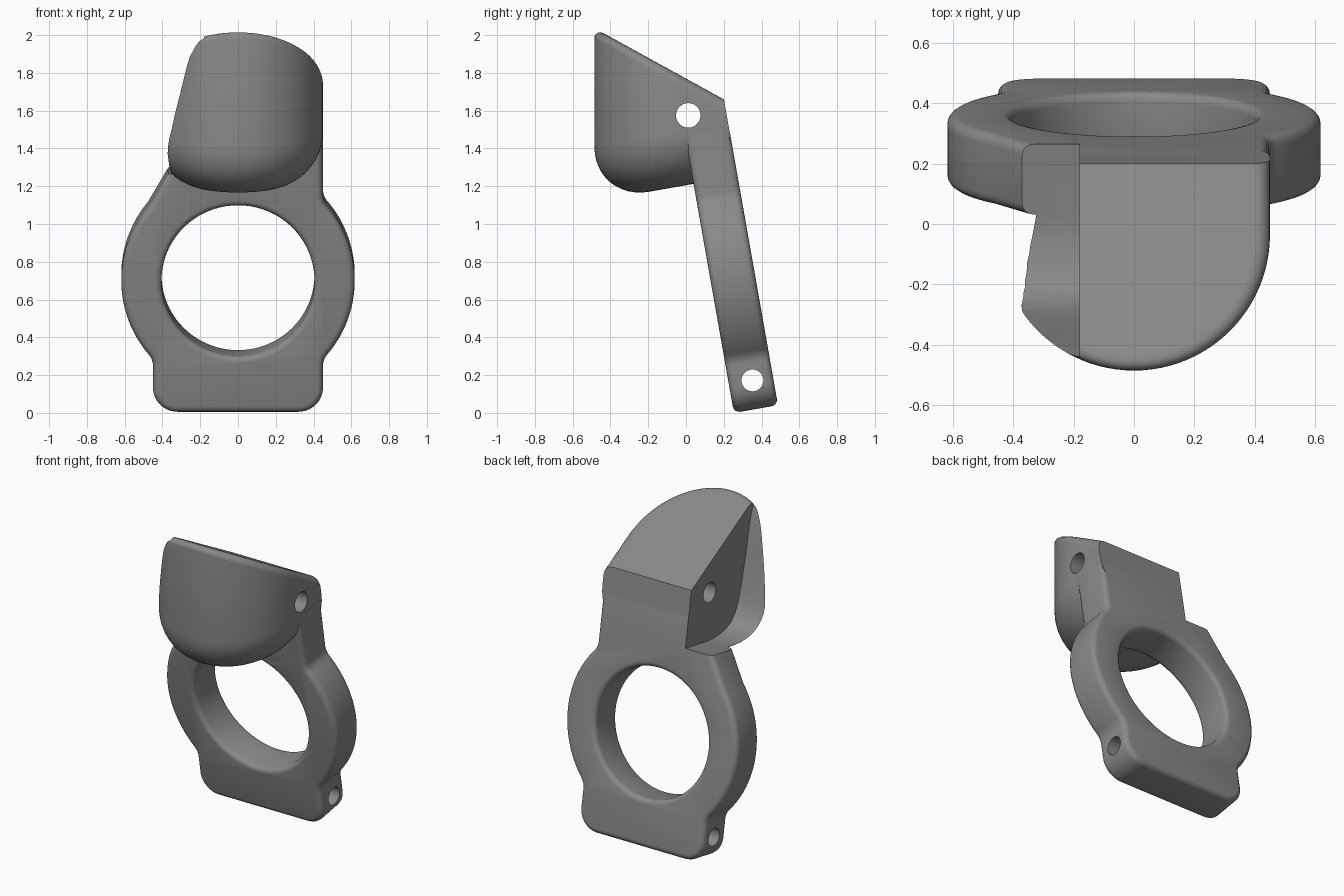
import bpy, bmesh, math
from mathutils import Vector, Matrix

if "Cube" in bpy.data.objects:
    bpy.data.objects.remove(bpy.data.objects["Cube"])

TILT = math.radians(10)
SIN, COS, TAN = math.sin(TILT), math.cos(TILT), math.tan(TILT)
BACK_Y, BACK_Z = 0.487, 0.041          # lower back corner of the plate
THICK = 0.237
RING_S, RING_R, HALF = 0.706, 0.618, 0.45

grey = bpy.data.materials.new("grey")
grey.diffuse_color = (0.25, 0.25, 0.25, 1)
grey.use_nodes = True
grey.node_tree.nodes["Principled BSDF"].inputs["Base Color"].default_value = grey.diffuse_color


def make(name, bm):
    bmesh.ops.recalc_face_normals(bm, faces=bm.faces)
    me = bpy.data.meshes.new(name)
    bm.to_mesh(me)
    bm.free()
    me.materials.append(grey)
    ob = bpy.data.objects.new(name, me)
    bpy.context.collection.objects.link(ob)
    return ob


def arc(cx, cy, r, a0, a1, n):
    return [(cx + r * math.cos(a0 + (a1 - a0) * i / n),
             cy + r * math.sin(a0 + (a1 - a0) * i / n)) for i in range(n + 1)]


def loft(name, rings):
    """Closed solid through a list of equal-length point rings."""
    bm = bmesh.new()
    vs = [[bm.verts.new(p) for p in ring] for ring in rings]
    n = len(vs[0])
    for a, b in zip(vs, vs[1:]):
        for i in range(n):
            bm.faces.new((a[i], a[(i + 1) % n], b[(i + 1) % n], b[i]))
    bm.faces.new(vs[0])
    bm.faces.new(vs[-1])
    return make(name, bm)


def plate_point(x, s, d):
    """x across, s up along the plate, d forward from its back face."""
    return Vector((x, BACK_Y - s * SIN - d * COS, BACK_Z + s * COS - d * SIN))


def boolean(target, tool, op):
    m = target.modifiers.new(op.title(), 'BOOLEAN')
    m.operation, m.object, m.solver = op, tool, 'EXACT'
    bpy.context.view_layer.objects.active = target
    bpy.ops.object.modifier_apply(modifier=m.name)
    bpy.data.objects.remove(tool)


# Plate outline: rounded foot, ring bulge, neck
F, C = 0.09, 0.13
dy = math.sqrt((RING_R + F) ** 2 - (HALF + F) ** 2)
a = math.atan2(dy, HALF + F)
foot = arc(HALF - C, C, C, -math.pi / 2, 0, 10)
foot += arc(HALF + F, RING_S - dy, F, math.pi, a + 0.0 + math.pi - 2 * a + a, 1)[:1]
foot += arc(HALF + F, RING_S - dy, F, math.pi, math.pi - a, 8)[1:]
right = foot + arc(0, RING_S, RING_R, -a, a, 40)[1:]
right += arc(HALF + F, RING_S + dy, F, math.pi + a, math.pi, 8)[1:] + [(HALF, 1.5)]
left = foot + arc(0, RING_S, RING_R, -a, 0.69, 40)[1:] + [(0.36, 1.3), (0.36, 1.5)]
outline = right + [(-x, s) for x, s in reversed(left)]

bm = bmesh.new()
back = bm.faces.new([bm.verts.new((x, s, 0)) for x, s in outline])
ext = bmesh.ops.extrude_face_region(bm, geom=[back], use_keep_orig=True)
bmesh.ops.translate(bm, vec=(0, 0, THICK),
                    verts=[g for g in ext['geom'] if isinstance(g, bmesh.types.BMVert)])
bmesh.ops.recalc_face_normals(bm, faces=bm.faces)
rim = [e for e in bm.edges if abs(e.verts[0].co.z - e.verts[1].co.z) < 1e-5]
bmesh.ops.bevel(bm, geom=rim, offset=0.035, segments=4, profile=0.5, affect='EDGES')
for v in bm.verts:
    v.co = plate_point(*v.co)
body = make("ring_bracket", bm)

# Hooded block: U-shaped plan, big lower fillet, small upper fillet, sloped top
def block_ring(inset, z_of_y):
    r = HALF - inset
    pts = arc(0, -0.035, r, math.pi, 2 * math.pi, 48)
    ring = [Vector((x, y, z_of_y(y))) for x, y in pts]
    for sx in (1, -1):                 # back corners lie on the plate's back face
        y = 0.2
        for _ in range(20):
            y = BACK_Y - 0.0008 - (z_of_y(y) - BACK_Z) * TAN
        ring.append(Vector((sx * r, y, z_of_y(y))))
    return ring


def low(y):
    return 1.17 + TAN * (y + 0.2)


def top(y):
    return 1.66 - 0.55 * (y - 0.2)


R, T = 0.29, 0.055
rings = []
for i in range(13):
    t = math.pi / 2 * i / 12
    h = R * (1 - math.cos(t))
    rings.append(block_ring(R * (1 - math.sin(t)), lambda y: low(y) + h))
for i in range(7):
    t = math.pi / 2 * i / 6
    h = T * (1 - math.sin(t))
    rings.append(block_ring(T * (1 - math.cos(t)), lambda y: top(y) - h))
boolean(body, loft("block", rings), 'UNION')

# Side relief: everything left of the inner wall and above a curved floor
floor = [(-0.47, 2.1), (-0.44, 1.985), (-0.404, 1.88), (-0.365, 1.69), (-0.313, 1.49),
         (-0.283, 1.40), (-0.25, 1.335), (-0.21, 1.298), (-0.16, 1.275), (-0.1, 1.262),
         (-0.04, 1.258), (0.02, 1.261), (0.5, 1.345), (0.5, 2.1)]
boolean(body, loft("relief", [[(x, y, z) for y, z in floor] for x in (-0.8, -0.18)]),
        'DIFFERENCE')

# Ring bore with rounded rims
E, BR = 0.03, 0.405
prof = [(BR + E, -0.1)]
prof += [(BR + E - E * math.sin(t), E - E * math.cos(t))
         for t in [math.pi / 2 * i / 4 for i in range(5)]]
prof += [(r, THICK - d) for r, d in reversed(prof)]
boolean(body, loft("bore", [[plate_point(x, s, d) for x, s in
                             arc(0, RING_S, r, 0, 2 * math.pi * 79 / 80, 79)]
                            for r, d in prof]), 'DIFFERENCE')

# Cross pin holes
for y, z, r in ((0.012, 1.575, 0.065), (0.352, 0.172, 0.058)):
    circle = arc(y, z, r, 0, 2 * math.pi * 31 / 32, 31)
    boolean(body, loft("pin_hole", [[(x, p, q) for p, q in circle] for x in (-0.9, 0.9)]),
            'DIFFERENCE')

# Smooth rounded surfaces, keep crisp edges
bpy.ops.object.select_all(action='DESELECT')
body.select_set(True)
bpy.context.view_layer.objects.active = body
bpy.ops.object.shade_smooth_by_angle(angle=math.radians(30))
